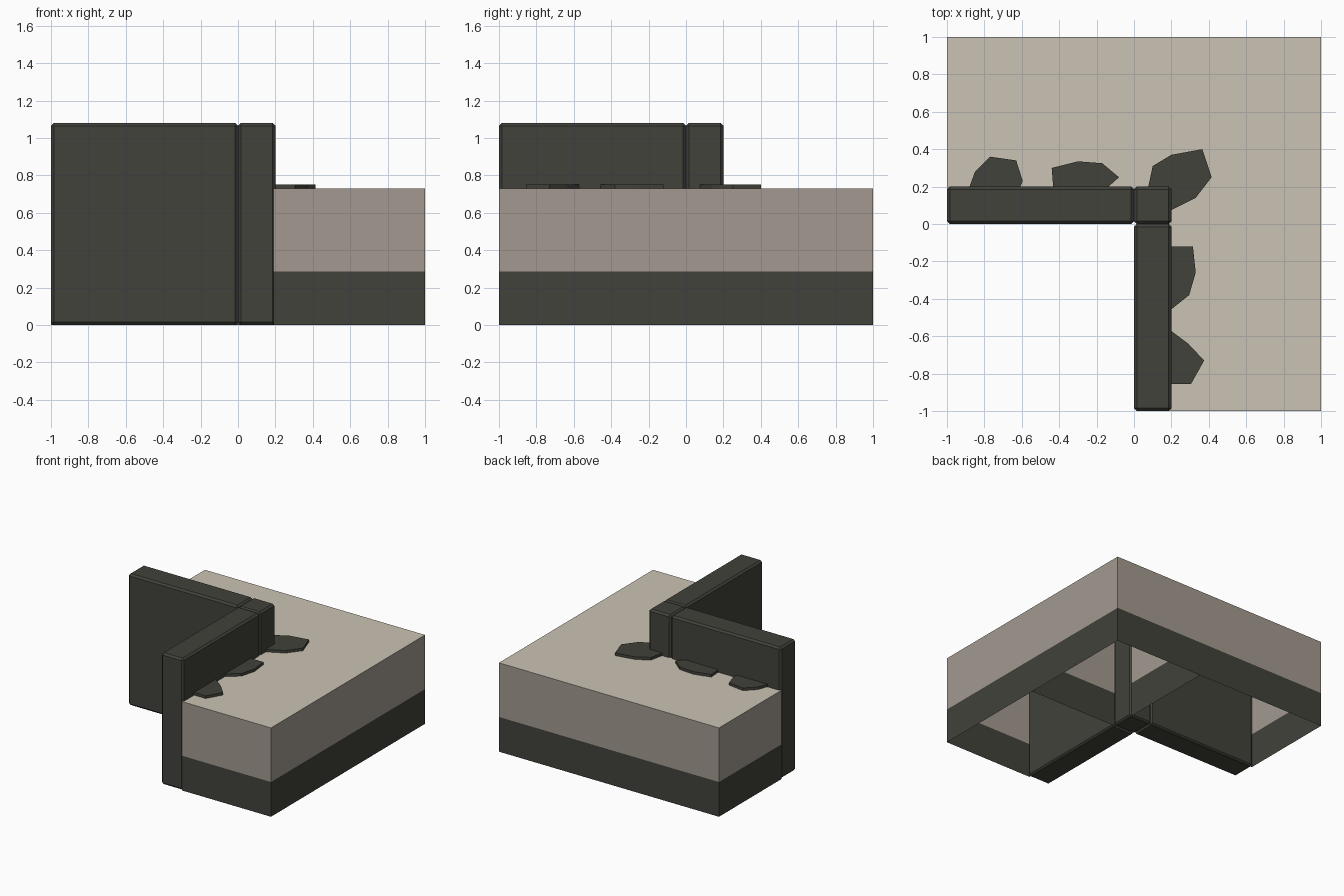
import bpy
import bmesh

cube = bpy.data.objects.get("Cube")
if cube:
    bpy.data.objects.remove(cube, do_unlink=True)


def material(name, rgb):
    mat = bpy.data.materials.new(name)
    mat.use_nodes = True
    colour = (*rgb, 1)
    mat.diffuse_color = colour
    bsdf = next(n for n in mat.node_tree.nodes if n.type == 'BSDF_PRINCIPLED')
    bsdf.inputs["Base Color"].default_value = colour
    return mat


DARK = material("dark stone", (0.054, 0.054, 0.044))
SIDE = material("earth side", (0.366, 0.323, 0.279))
TOP = material("pale ground", (0.60, 0.54, 0.46))

GROUND, BAND, WALL = 0.73, 0.285, 1.08


def add_object(name, bm, materials):
    mesh = bpy.data.meshes.new(name)
    bm.to_mesh(mesh)
    bm.free()
    for mat in materials:
        mesh.materials.append(mat)
    obj = bpy.data.objects.new(name, mesh)
    bpy.context.collection.objects.link(obj)
    return obj


def ground_tile(name, x0, x1, y0, y1):
    """Hollow tile, open below, with a dark band around its foot."""
    bm = bmesh.new()
    corners = [(x0, y0), (x1, y0), (x1, y1), (x0, y1)]
    rings = [[bm.verts.new((x, y, z)) for x, y in corners] for z in (0, BAND, GROUND)]
    for level in range(2):
        low, high = rings[level], rings[level + 1]
        for i in range(4):
            j = (i + 1) % 4
            bm.faces.new((low[i], low[j], high[j], high[i])).material_index = level
    bm.faces.new(rings[2]).material_index = 2
    return add_object(name, bm, (DARK, SIDE, TOP))


def wall_block(name, x0, x1, y0, y1):
    """Upright block with narrow chamfered edges."""
    bm = bmesh.new()
    bmesh.ops.create_cube(bm, size=1)
    bmesh.ops.scale(bm, vec=(x1 - x0, y1 - y0, WALL), verts=bm.verts)
    bmesh.ops.translate(bm, vec=((x0 + x1) / 2, (y0 + y1) / 2, WALL / 2), verts=bm.verts)
    obj = add_object(name, bm, (DARK,))
    bevel = obj.modifiers.new("chamfer", 'BEVEL')
    bevel.width = 0.015
    bevel.segments = 1
    return obj


def paving_slab(name, outline):
    """Thin broken slab lying on the ground."""
    bm = bmesh.new()
    base = bm.faces.new([bm.verts.new((x, y, GROUND - 0.005)) for x, y in outline])
    result = bmesh.ops.extrude_face_region(bm, geom=[base])
    raised = [v for v in result["geom"] if isinstance(v, bmesh.types.BMVert)]
    bmesh.ops.translate(bm, vec=(0, 0, 0.027), verts=raised)
    bmesh.ops.recalc_face_normals(bm, faces=bm.faces)
    return add_object(name, bm, (DARK,))


# Ground, its inner edges tucked just inside the walls
INNER = 0.19
ground_tile("ground_left", -1, INNER, INNER, 1)
ground_tile("ground_corner", INNER, 1, 0, 1)
ground_tile("ground_front", INNER, 1, -1, 0)

# Walls along the inner corner
wall_block("wall_side", -1, 0, 0, 0.2)
wall_block("wall_front", 0, 0.2, -1, 0)
wall_block("corner_post", 0, 0.2, 0, 0.2)

# Broken slabs at the foot of the walls
paving_slab("slab_far", [(-.89, .17), (-.85, .28), (-.77, .36), (-.63, .34), (-.595, .23), (-.62, .17)])
paving_slab("slab_middle", [(-.43, .17), (-.44, .30), (-.30, .335), (-.17, .325), (-.08, .25), (-.17, .17)])
paving_slab("slab_corner", [(.07, .17), (.10, .31), (.20, .37), (.365, .40), (.415, .25),
                            (.33, .14), (.17, .06)])
paving_slab("slab_near", [(.17, -.12), (.315, -.12), (.33, -.26), (.295, -.38), (.17, -.48)])
paving_slab("slab_front", [(.17, -.55), (.29, -.64), (.375, -.73), (.305, -.855), (.17, -.855)])
